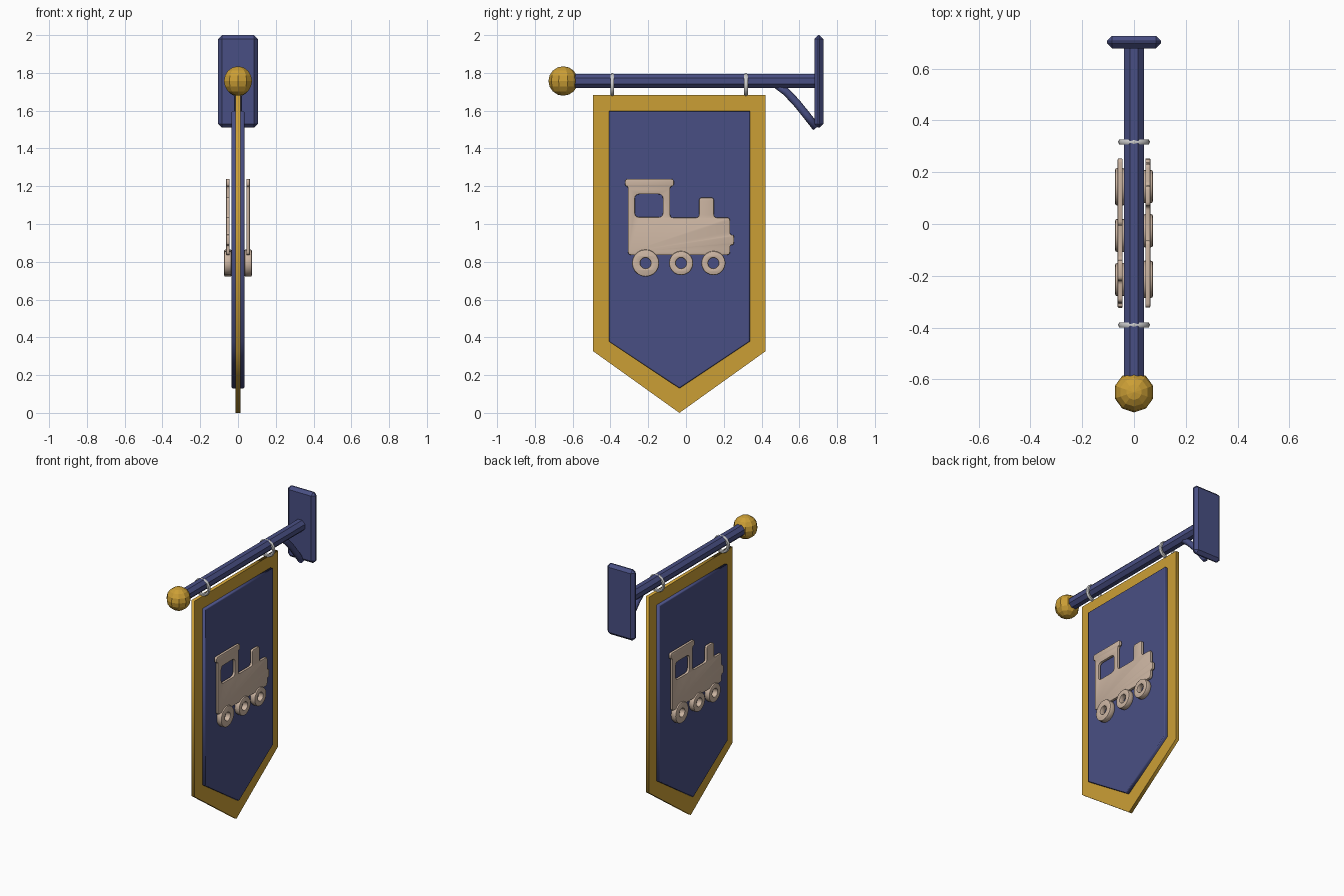
import bpy, bmesh, math
from mathutils import Matrix, Vector

if "Cube" in bpy.data.objects:
    bpy.data.objects.remove(bpy.data.objects["Cube"])

def material(name, rgb):
    m = bpy.data.materials.new(name)
    m.diffuse_color = (*rgb, 1)
    m.use_nodes = True
    m.node_tree.nodes["Principled BSDF"].inputs["Base Color"].default_value = m.diffuse_color
    return m

BLUE = material("navy_blue", (0.066, 0.078, 0.228))
GOLD = material("gold", (0.60, 0.345, 0.036))
TAN = material("pale_wood", (0.60, 0.46, 0.36))
GREY = material("ring_grey", (0.60, 0.60, 0.60))

def add(name, mesh, mat, smooth=None):
    mesh.materials.clear()
    mesh.materials.append(mat)
    if smooth:
        mesh.shade_smooth()
        mesh.set_sharp_from_angle(angle=math.radians(smooth))
    ob = bpy.data.objects.new(name, mesh)
    bpy.context.collection.objects.link(ob)
    return ob

def add_bm(name, bm, mat, smooth=None):
    bmesh.ops.recalc_face_normals(bm, faces=bm.faces)
    me = bpy.data.meshes.new(name)
    bm.to_mesh(me)
    bm.free()
    return add(name, me, mat, smooth)

def curve_mesh(cu):
    tmp = bpy.data.objects.new("tmp", cu)
    bpy.context.collection.objects.link(tmp)
    deps = bpy.context.evaluated_depsgraph_get()
    me = bpy.data.meshes.new_from_object(tmp.evaluated_get(deps))
    bpy.data.objects.remove(tmp)
    bm = bmesh.new()
    bm.from_mesh(me)
    bmesh.ops.remove_doubles(bm, verts=bm.verts, dist=1e-5)
    return bm

def plate(name, loops, x, half, bevel, mat, flip=False, smooth=None):
    """Extrude (y, z) outlines along x; later loops are holes. flip = half turn onto the other side."""
    cu = bpy.data.curves.new(name, 'CURVE')
    cu.dimensions, cu.fill_mode = '2D', 'BOTH'
    cu.extrude, cu.bevel_depth, cu.offset, cu.bevel_resolution = half - bevel, bevel, -bevel, 1
    for pts in loops:
        s = cu.splines.new('POLY')
        s.points.add(len(pts) - 1)
        for p, (a, b) in zip(s.points, pts):
            p.co = (a, b, 0, 1)
        s.use_cyclic_u = True
    bm = curve_mesh(cu)
    for v in bm.verts:
        a, b, c = v.co
        v.co = (-x - c, 2 * MID - a, b) if flip else (x + c, a, b)
    return add_bm(name, bm, mat, smooth)

def rounded(pts, r, steps=3):
    """Round every corner of an outline."""
    out = []
    for i, p in enumerate(pts):
        p, a, b = Vector(p), Vector(pts[i - 1]), Vector(pts[(i + 1) % len(pts)])
        p0 = p + (a - p).normalized() * min(r, (a - p).length * 0.45)
        p1 = p + (b - p).normalized() * min(r, (b - p).length * 0.45)
        for k in range(steps + 1):
            t = k / steps
            out.append(tuple(p0 * (1 - t) ** 2 + p * 2 * t * (1 - t) + p1 * t * t))
    return out

def circle(y, z, r, n=20):
    return [(y + r * math.cos(2 * math.pi * i / n), z + r * math.sin(2 * math.pi * i / n)) for i in range(n)]

MID = -0.035      # banner centre line in y
POLE_Z = 1.757

# Wall plate
bm = bmesh.new()
bmesh.ops.create_cube(bm, size=1, matrix=Matrix.Translation((0, 0.703, 1.755)) @ Matrix.Diagonal((0.21, 0.048, 0.49, 1)))
bmesh.ops.bevel(bm, geom=bm.edges[:], offset=0.02, segments=1, affect='EDGES')
add_bm("wall_plate", bm, BLUE)

# Octagonal pole
bm = bmesh.new()
bmesh.ops.create_cone(bm, cap_ends=True, segments=8, radius1=0.041, radius2=0.041, depth=1.30,
                      matrix=Matrix.Translation((0, 0.05, POLE_Z)) @ Matrix.Rotation(math.pi / 2, 4, 'X')
                      @ Matrix.Rotation(math.pi / 8, 4, 'Z'))
add_bm("pole", bm, BLUE)

# Ball at the pole end
bm = bmesh.new()
bmesh.ops.create_uvsphere(bm, u_segments=10, v_segments=8, radius=0.078, matrix=Matrix.Translation((0, -0.65, POLE_Z)))
add_bm("ball_finial", bm, GOLD)

# Curved brace under the pole
cu = bpy.data.curves.new("brace", 'CURVE')
cu.dimensions, cu.bevel_depth, cu.bevel_resolution, cu.use_fill_caps = '3D', 0.021, 2, True
path = [(0.47, 1.745), (0.53, 1.70), (0.585, 1.642), (0.635, 1.58), (0.69, 1.51)]
s = cu.splines.new('POLY')
s.points.add(len(path) - 1)
for p, (y, z) in zip(s.points, path):
    p.co = (0, y, z, 1)
add_bm("brace", curve_mesh(cu), BLUE)

# Hanging rings
for n, y in enumerate((-0.39, 0.317)):
    R, r, N, M = 0.051, 0.0115, 16, 6
    bm = bmesh.new()
    g = [[bm.verts.new(((R + r * math.cos(b)) * math.cos(a), y + r * math.sin(b),
                        1.737 + (R + r * math.cos(b)) * math.sin(a)))
          for b in (2 * math.pi * j / M for j in range(M))]
         for a in (2 * math.pi * i / N for i in range(N))]
    for i in range(N):
        for j in range(M):
            k, l = (i + 1) % N, (j + 1) % M
            bm.faces.new((g[i][j], g[k][j], g[k][l], g[i][l]))
    add_bm(f"hanging_ring_{n + 1}", bm, GREY, 60)

# Banner: gold border slab and thicker blue field
def pennant(half_w, top, side, tip):
    return [(MID - half_w, top), (MID - half_w, side), (MID, tip), (MID + half_w, side), (MID + half_w, top)]
plate("banner_border", [pennant(0.457, 1.682, 0.327, 0.0)], 0, 0.012, 0, GOLD)
plate("banner_field", [pennant(0.373, 1.597, 0.378, 0.13)], 0, 0.034, 0.006, BLUE)

# Train emblem on both faces
body = [(-0.307, 0.836), (0.233, 0.836), (0.233, 0.889), (0.254, 0.889), (0.254, 0.943), (0.233, 0.943),
        (0.233, 1.034), (0.148, 1.034), (0.148, 1.140), (0.069, 1.140), (0.069, 1.034), (-0.084, 1.034),
        (-0.084, 1.200), (-0.064, 1.200), (-0.064, 1.239), (-0.323, 1.239), (-0.323, 1.200), (-0.307, 1.200)]
window = [(-0.271, 1.036), (-0.122, 1.036), (-0.122, 1.158), (-0.271, 1.158)]
for side, flip in (("right", False), ("left", True)):
    plate(f"train_body_{side}", [rounded(body, 0.016), rounded(window, 0.025)], 0.0535, 0.0095, 0.004,
          TAN, flip, 35)
    for n, (y, r) in enumerate(((-0.214, 0.072), (-0.026, 0.064), (0.145, 0.064))):
        plate(f"train_wheel_{side}_{n + 1}", [circle(y, 0.793, r), circle(y, 0.793, 0.028)], 0.0535, 0.0195,
              0.007, TAN, flip, 35)
